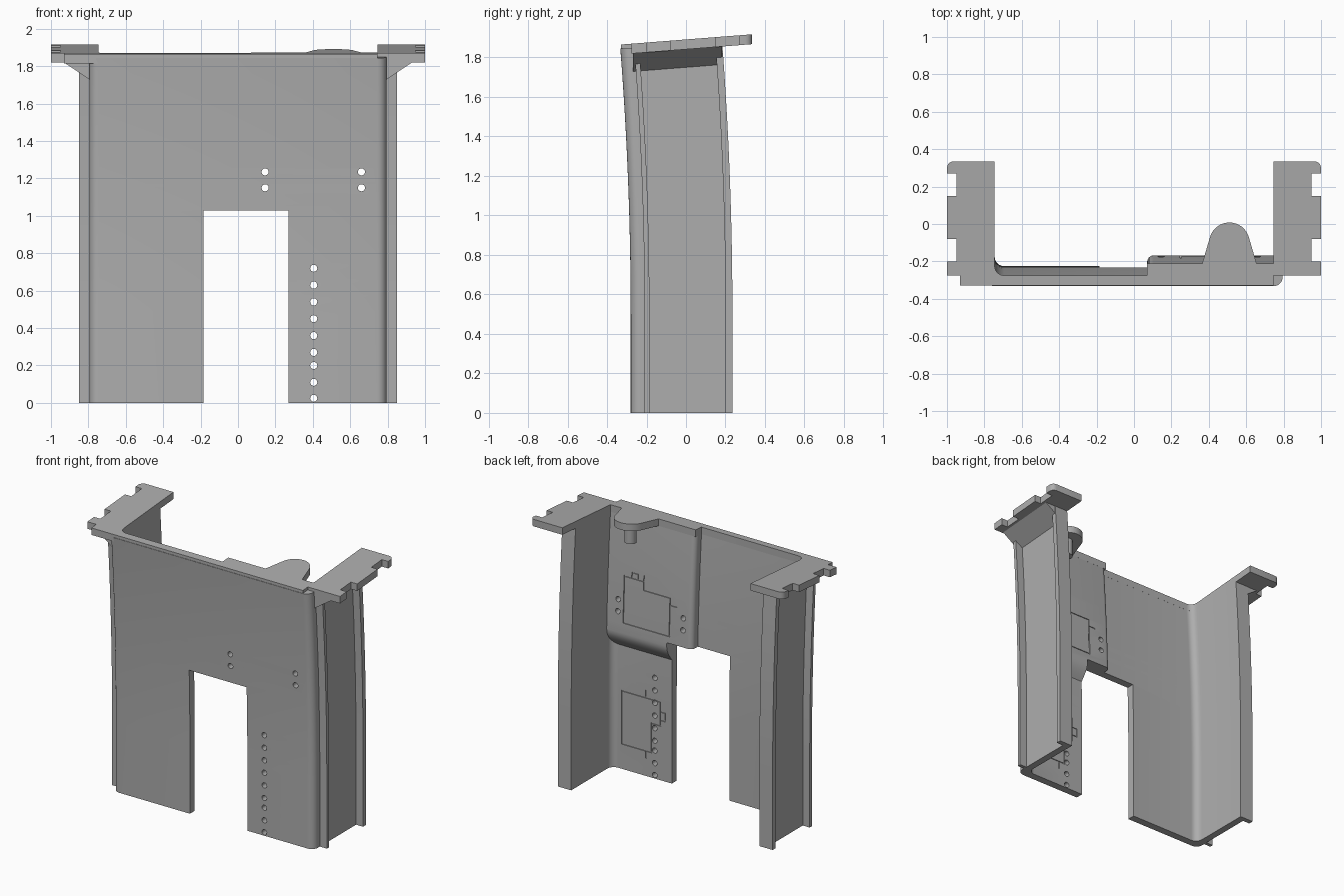
import bpy, bmesh, math
from mathutils import Vector

if "Cube" in bpy.data.objects:
    bpy.data.objects.remove(bpy.data.objects["Cube"], do_unlink=True)

grey = bpy.data.materials.new("plain_grey")
grey.use_nodes = True
GREY = (0.42, 0.42, 0.42, 1)
grey.diffuse_color = GREY
grey.node_tree.nodes["Principled BSDF"].inputs["Base Color"].default_value = GREY

TILT = 0.078


def top(y):
    """Height of the sloping top plane."""
    return 1.891 + TILT * y


def lean(z):
    """Forward lean of the curved panel at a height."""
    return -0.028 * max(0, z - 0.5) ** 2


def arc(cx, cy, r, a, b, n=6):
    return [(cx + r * math.cos(math.radians(a + (b - a) * i / n)),
             cy + r * math.sin(math.radians(a + (b - a) * i / n))) for i in range(n + 1)]


def mirror(pts):
    return pts + [(-x, y) for x, y in reversed(pts)]


def loft(name, rings):
    """Closed solid through a list of equal-length rings."""
    bm = bmesh.new()
    vs = [[bm.verts.new(Vector(p)) for p in ring] for ring in rings]
    n = len(vs[0])
    for lo, hi in zip(vs, vs[1:]):
        for i in range(n):
            j = (i + 1) % n
            bm.faces.new((lo[i], lo[j], hi[j], hi[i]))
    bm.faces.new(vs[0][::-1])
    bm.faces.new(vs[-1])
    bmesh.ops.recalc_face_normals(bm, faces=bm.faces)
    mesh = bpy.data.meshes.new(name)
    bm.to_mesh(mesh)
    bm.free()
    mesh.materials.append(grey)
    ob = bpy.data.objects.new(name, mesh)
    bpy.context.collection.objects.link(ob)
    return ob


def prism(name, pts, a, b, place):
    return loft(name, [[place(u, v, w) for u, v in pts] for w in (a, b)])


def select(ob):
    bpy.ops.object.select_all(action='DESELECT')
    ob.select_set(True)
    bpy.context.view_layer.objects.active = ob


def cut(cutter, targets):
    cutter.hide_render = True
    for ob in targets:
        select(ob)
        mod = ob.modifiers.new("cut", 'BOOLEAN')
        mod.operation, mod.solver, mod.object = 'DIFFERENCE', 'EXACT', cutter
        bpy.ops.object.modifier_apply(modifier=mod.name)
    bpy.data.objects.remove(cutter, do_unlink=True)


# Curved U-shaped panel with rounded corners and ribbed side walls
half = arc(0.745, -0.23, 0.05, -90, 0)
half += [(0.795, -0.21), (0.85, -0.21), (0.85, -0.185), (0.795, -0.185),
         (0.795, 0.2), (0.85, 0.2), (0.85, 0.235), (0.745, 0.235)]
half += arc(0.695, -0.175, 0.05, 0, -90)
section = mirror(half)


def panel_ring(z):
    k = z / 1.87
    return [(x, y + lean(z), z + TILT * k * (y + lean(z))) for x, y in section]


levels = [0, 0.5] + [0.5 + 1.37 * i / 16 for i in range(1, 17)]
panel = loft("panel", [panel_ring(z) for z in levels])

# Thickened pad on the back of the panel, rounded along its lower edge
def pad_ring(z, f):
    back = -0.235 + 0.075 * f
    r = min(0.035, 0.45 * (back + 0.25))
    pts = [(0.07, -0.25), (0.75, -0.25), (0.75, back)] + arc(0.07 + r, back - r, r, 90, 180)
    return [(x, y + lean(z), z + TILT * (z / 1.87) * (y + lean(z))) for x, y in pts]


steps = [(0.88 + 0.13 * i / 6, math.sin(math.pi / 2 * i / 6)) for i in range(7)]
steps += [(1.01 + 0.86 * i / 12, 1) for i in range(1, 13)]
pad = loft("back_pad", [pad_ring(z, f) for z, f in steps])

# Doorway
box = [(-0.185, -0.1), (0.27, -0.1), (0.27, 1.03), (-0.185, 1.03)]
cut(prism("door_cutter", box, -0.6, 0.1, lambda x, z, y: (x, y, z)), [panel, pad])

# Drilled holes
holes = [(0.405, z, [panel]) for z in (0.025, 0.11, 0.2, 0.27, 0.36, 0.45, 0.54, 0.63, 0.72)]
holes += [(x, z, [panel, pad]) for x in (0.145, 0.66) for z in (1.15, 1.235)]
for hx, hz, targets in holes:
    cut(prism("hole_cutter", arc(hx, hz, 0.019, 0, 337.5, 15), -0.5, 0,
              lambda x, z, y: (x, y, z)), targets)


# Shallow engraved outlines on the back
def engrave(ob, pts, surface):
    w, d = 0.004, 0.006
    for (x0, z0), (x1, z1) in zip(pts, pts[1:]):
        x0, x1, z0, z1 = min(x0, x1) - w, max(x0, x1) + w, min(z0, z1) - w, max(z0, z1) + w
        cut(prism("groove_cutter", [(x0, z0), (x1, z0), (x1, z1), (x0, z1)], -d, 0.02,
                  lambda x, z, y: (x, surface + lean(z + 0.01) + y, z)), [ob])


upper = [(0.614, 1.08), (0.614, 1.41), (0.46, 1.41), (0.46, 1.35), (0.25, 1.35),
         (0.25, 1.08), (0.614, 1.08)]
engrave(pad, upper, -0.16)
engrave(pad, [(0.555, 1.41), (0.555, 1.45), (0.505, 1.45), (0.505, 1.41)], -0.16)
engrave(pad, [(0.2, 1.3), (0.25, 1.3)], -0.16)
engrave(pad, [(0.46, 1.41), (0.46, 1.45)], -0.16)
lower = [(0.665, 0.18), (0.665, 0.56), (0.36, 0.56), (0.36, 0.39), (0.43, 0.39),
         (0.43, 0.18), (0.665, 0.18)]
engrave(panel, lower, -0.225)
engrave(panel, [(0.36, 0.49), (0.32, 0.49), (0.32, 0.43), (0.36, 0.43)], -0.225)
engrave(panel, [(0.475, 0.56), (0.475, 0.61)], -0.225)
engrave(panel, [(0.475, 0.13), (0.475, 0.18)], -0.225)

# Sloping top plate: front strip, notched wings and rounded boss
def on_top(x, y, dz):
    return (x, y, top(y) + dz)


wing = [(1, -0.275), (1, -0.2), (0.95, -0.2), (0.95, -0.08), (1, -0.08), (1, 0.15),
        (0.95, 0.15), (0.95, 0.27), (1, 0.27)] + arc(0.965, 0.3, 0.035, 0, 90, 4) + [(0.745, 0.335)]
outline = [(-0.93, -0.33), (0.745, -0.33), (0.745, -0.275)] + wing
outline += [(0.745, -0.21), (0.655, -0.21)]
outline += arc(0.51, -0.1, 0.108, 15, 165, 16)
outline += [(0.365, -0.21), (0.07, -0.21), (0.07, -0.275)]
outline += arc(-0.695, -0.225, 0.05, -90, -180)
outline += [(-x, y) for x, y in reversed(wing)] + [(-0.93, -0.275)]
plate = prism("top_plate", outline, -0.05, 0, on_top)

# Peg hanging under the boss
peg = prism("boss_peg", arc(0.51, -0.1, 0.04, 0, 345, 23), -0.17, -0.03, on_top)

# Sloped gussets joining the side walls to the wings
parts = [panel, pad, plate, peg]
for side, label in ((1, "left"), (-1, "right")):
    profile = [(0.77 * side, -0.158), (0.93 * side, -0.05), (0.93 * side, -0.04), (0.77 * side, -0.04)]
    parts.append(prism(label + "_gusset", profile, -0.268, 0.183,
                       lambda x, dz, y: on_top(x, y, dz)))

for ob in parts:
    select(ob)
    bpy.ops.object.shade_smooth_by_angle(angle=math.radians(30))
